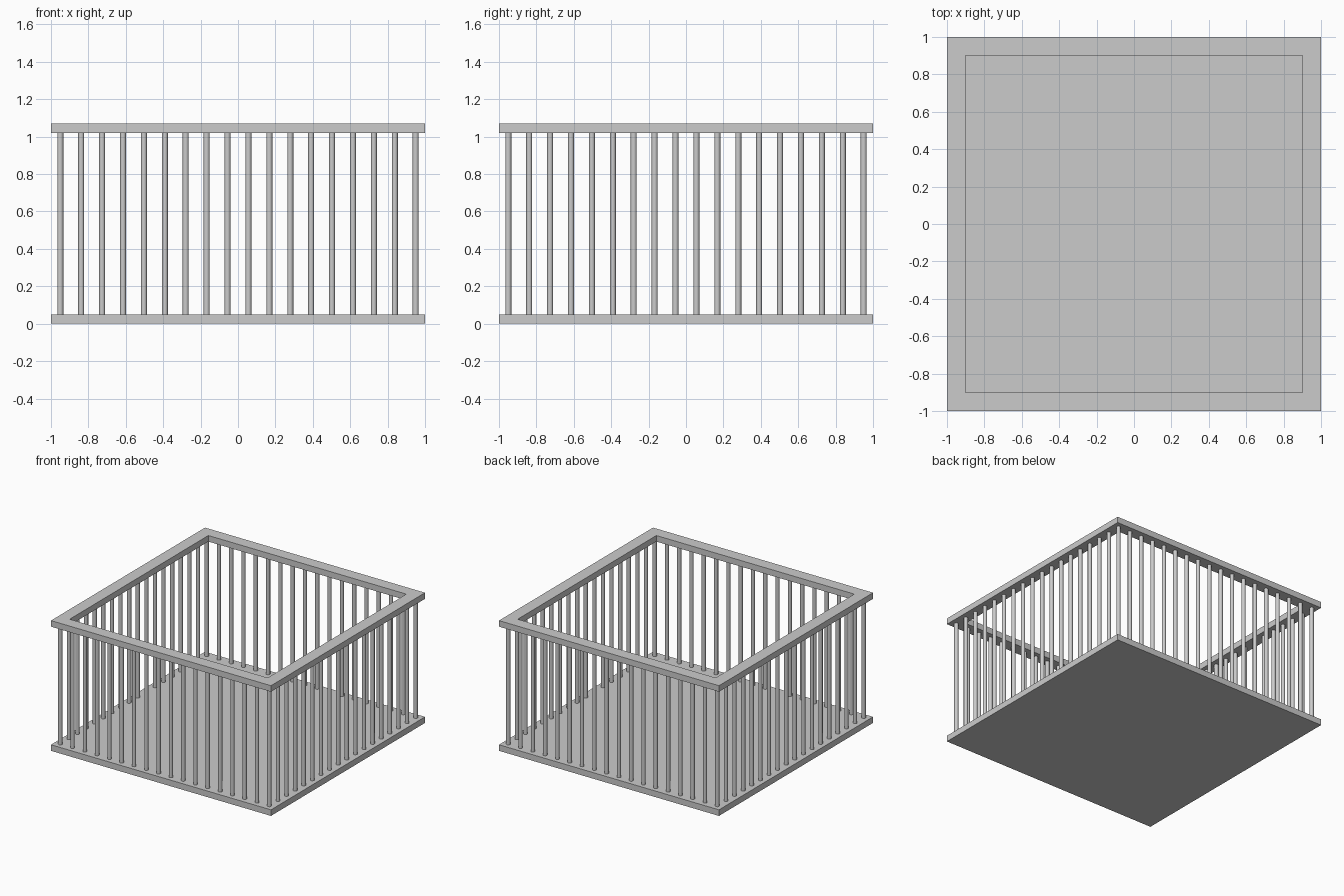
import bpy, bmesh
from mathutils import Matrix, Vector

if "Cube" in bpy.data.objects:
    bpy.data.objects.remove(bpy.data.objects["Cube"])

N, EDGE, R = 18, 0.95, 0.016
Z0, Z1, TOP = 0.05, 1.02, 1.07


def finish(name, bm):
    mesh = bpy.data.meshes.new(name)
    bmesh.ops.recalc_face_normals(bm, faces=bm.faces)
    bm.to_mesh(mesh)
    bm.free()
    ob = bpy.data.objects.new(name, mesh)
    bpy.context.collection.objects.link(ob)
    return ob


# floor slab
bm = bmesh.new()
bmesh.ops.create_cube(bm, size=1, matrix=Matrix.Translation((0, 0, Z0 / 2)) @ Matrix.Diagonal((2, 2, Z0, 1)))
finish("floor", bm)

# top rail: square ring swept from four corner sections
bm = bmesh.new()
rings = []
for sx, sy in ((-1, -1), (1, -1), (1, 1), (-1, 1)):
    section = ((1, Z1), (1, TOP), (0.9, TOP), (0.9, Z1))
    rings.append([bm.verts.new((sx * r, sy * r, z)) for r, z in section])
for i in range(4):
    a, b = rings[i], rings[(i + 1) % 4]
    for j in range(4):
        k = (j + 1) % 4
        bm.faces.new((a[j], b[j], b[k], a[k]))
finish("top_rail", bm)

# evenly spaced round bars along all four sides, corners shared
steps = [-EDGE + 2 * EDGE * i / (N - 1) for i in range(N)]
spots = [(x, s * EDGE) for x in steps for s in (-1, 1)]
spots += [(s * EDGE, y) for y in steps[1:-1] for s in (-1, 1)]
bm = bmesh.new()
for x, y in spots:
    bmesh.ops.create_cone(bm, cap_ends=True, segments=16, radius1=R, radius2=R, depth=Z1 - Z0,
                          matrix=Matrix.Translation(Vector((x, y, (Z0 + Z1) / 2))))
bars = finish("bars", bm)
bpy.context.view_layer.objects.active = bars
bars.select_set(True)
bpy.ops.object.shade_smooth_by_angle()
